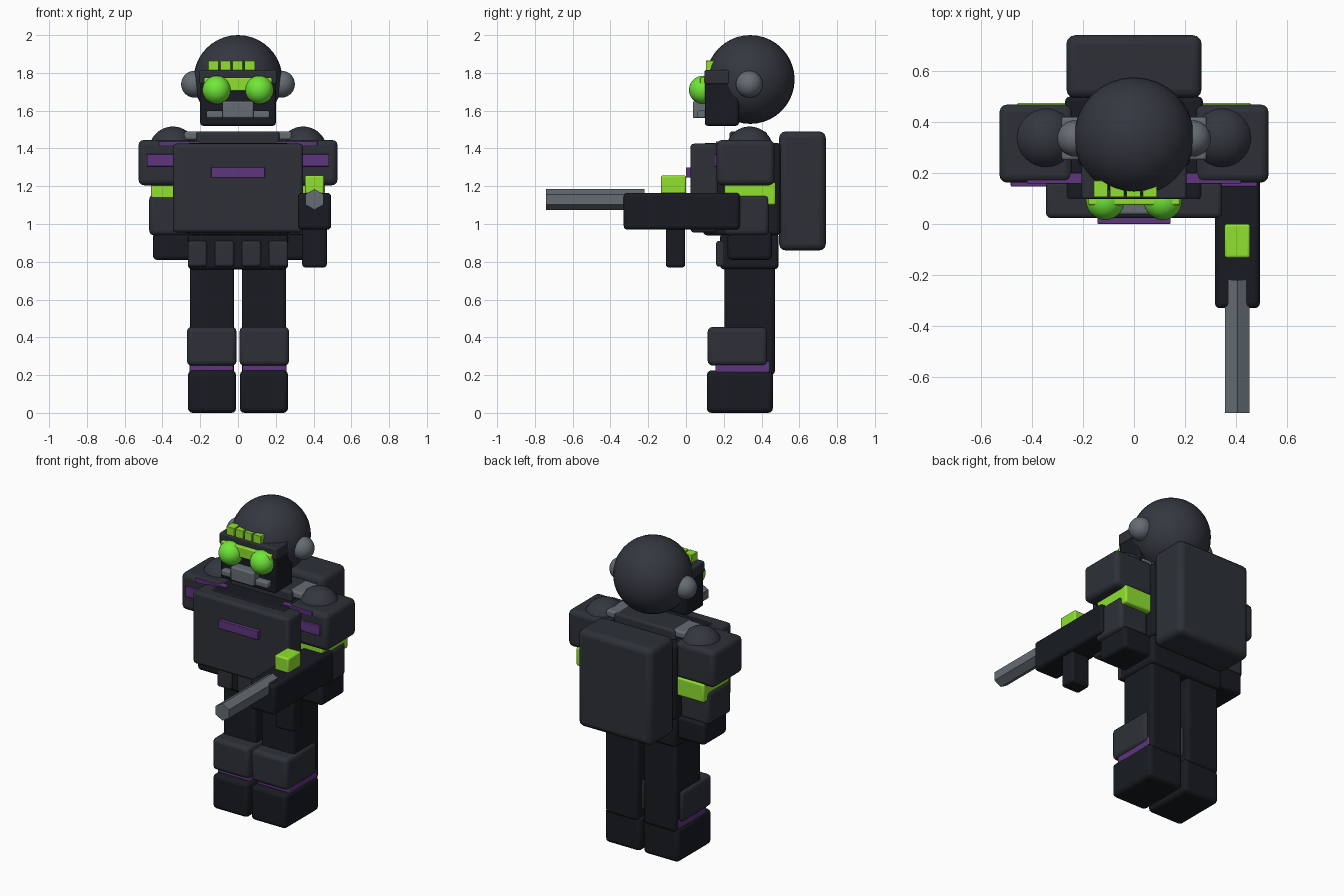
import bpy, math

def mat(name, r, g, b):
    m = bpy.data.materials.new(name)
    m.diffuse_color = (r, g, b, 1)
    return m

ARMOUR = mat("armour", 0.026, 0.03, 0.038)
DARK = mat("dark", 0.009, 0.011, 0.015)
DOME = mat("dome", 0.034, 0.038, 0.05)
GREEN = mat("green", 0.28, 0.75, 0.03)
LENS = mat("lens", 0.16, 0.8, 0.04)
PURPLE = mat("purple", 0.11, 0.035, 0.21)
METAL = mat("metal", 0.13, 0.15, 0.17)

def finish(name, m):
    o = bpy.context.object
    o.name = name
    o.data.materials.append(m)
    return o

def box(name, x, y, z, m, bevel=0.02):
    """Bevelled box from (min, max) ranges."""
    r = (x, y, z)
    bpy.ops.mesh.primitive_cube_add(size=1, location=[(a + b) / 2 for a, b in r])
    o = finish(name, m)
    o.scale = [b - a for a, b in r]
    bpy.ops.object.transform_apply(location=False, rotation=False, scale=True)
    if bevel:
        b = o.modifiers.new("bevel", 'BEVEL')
        b.width = bevel
        b.segments = 3
    bpy.ops.object.shade_smooth_by_angle(angle=math.radians(35))
    return o

def ball(name, loc, r, m):
    bpy.ops.mesh.primitive_uv_sphere_add(segments=32, ring_count=20, radius=r, location=loc)
    o = finish(name, m)
    bpy.ops.object.shade_smooth()
    return o

def pair(name, x, y, z, m, bevel=0.02):
    """Box on the right and its mirror on the left."""
    box("right_" + name, x, y, z, m, bevel)
    box("left_" + name, (-x[1], -x[0]), y, z, m, bevel)

# Legs
pair("boot", (0.01, 0.265), (0.11, 0.46), (0, 0.225), DARK, 0.025)
pair("ankle_band", (0.025, 0.257), (0.155, 0.445), (0.205, 0.275), PURPLE, 0.01)
pair("leg", (0.02, 0.255), (0.205, 0.47), (0.2, 0.8), DARK)
pair("knee_pad", (0.008, 0.27), (0.115, 0.43), (0.25, 0.455), ARMOUR, 0.025)

# Belt and pouches
box("belt", (-0.265, 0.265), (0.18, 0.49), (0.76, 0.95), DARK)
for i in range(4):
    cx = -0.215 + i * 0.143
    box(f"pouch_{i + 1}", (cx - 0.05, cx + 0.05), (0.16, 0.24), (0.775, 0.91), ARMOUR, 0.012)

# Torso, chest plate, collar, backpack
box("torso", (-0.27, 0.27), (0.09, 0.5), (0.94, 1.43), DARK)
box("chest_plate", (-0.345, 0.345), (0.023, 0.17), (0.955, 1.425), ARMOUR)
box("chest_stripe", (-0.143, 0.143), (0, 0.04), (1.245, 1.3), PURPLE, 0.004)
box("collar", (-0.22, 0.22), (0.23, 0.43), (1.4, 1.49), ARMOUR, 0.015)
pair("collar_clip", (0.19, 0.285), (0.25, 0.42), (1.445, 1.49), METAL, 0.012)
box("backpack", (-0.265, 0.265), (0.493, 0.74), (0.86, 1.49), ARMOUR, 0.035)

# Arms
pair("shoulder_pad", (0.24, 0.527), (0.162, 0.468), (1.205, 1.445), ARMOUR, 0.03)
pair("shoulder_stripe", (0.28, 0.483), (0.147, 0.19), (1.305, 1.37), PURPLE, 0.004)
pair("shoulder_trim", (0.2, 0.42), (0.158, 0.2), (1.415, 1.437), PURPLE, 0.003)
pair("arm_band", (0.25, 0.46), (0.205, 0.475), (1.1, 1.22), GREEN, 0.012)
pair("forearm", (0.26, 0.47), (0.2, 0.44), (0.94, 1.155), ARMOUR, 0.025)
pair("hand", (0.24, 0.45), (0.22, 0.455), (0.81, 0.955), DARK)
for side, s in (("right", 1), ("left", -1)):
    ball(side + "_shoulder", (s * 0.345, 0.337, 1.39), 0.126, DOME)

# Blaster with hexagonal barrel
box("blaster_body", (0.317, 0.493), (-0.33, 0.285), (0.97, 1.165), DARK)
box("blaster_grip", (0.34, 0.47), (-0.107, -0.004), (0.77, 1.0), DARK, 0.015)
box("blaster_sight", (0.355, 0.455), (-0.133, 0), (1.16, 1.257), GREEN, 0.01)
bpy.ops.mesh.primitive_cylinder_add(vertices=6, radius=0.055, depth=0.52,
                                    location=(0.405, -0.48, 1.13), rotation=(math.pi / 2, 0, 0))
finish("blaster_barrel", METAL)

# Head
ball("helmet", (0, 0.34, 1.765), 0.235, DOME)
box("face_mask", (-0.2, 0.2), (0.1, 0.28), (1.52, 1.76), DARK, 0.015)
box("brow", (-0.205, 0.205), (0.098, 0.23), (1.74, 1.815), ARMOUR, 0.01)
box("visor", (-0.18, 0.18), (0.075, 0.13), (1.705, 1.775), GREEN, 0.006)
for i in range(4):
    cx = -0.13 + i * 0.064
    box(f"brow_light_{i + 1}", (cx - 0.028, cx + 0.028), (0.105, 0.17), (1.8, 1.865), GREEN, 0.003)
for side, s in (("right", 1), ("left", -1)):
    ball(side + "_lens", (s * 0.113, 0.091, 1.71), 0.075, LENS)
    ball(side + "_earpiece", (s * 0.23, 0.335, 1.74), 0.071, METAL)
box("mouth_vent", (-0.083, 0.083), (0.037, 0.13), (1.56, 1.65), METAL, 0.01)
pair("cheek_vent", (0.075, 0.168), (0.06, 0.13), (1.56, 1.6), METAL, 0.01)
